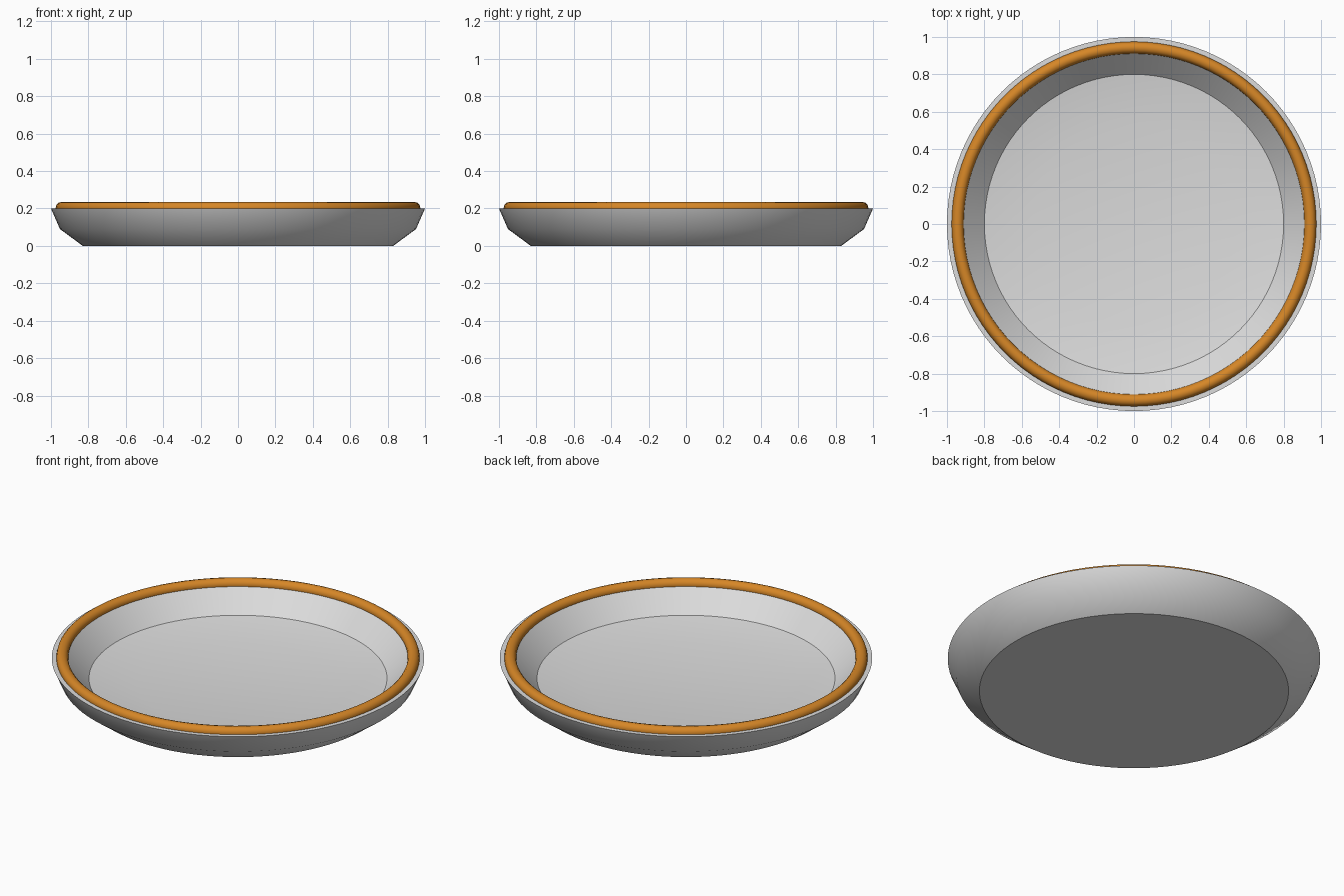
import bpy
import bmesh
import math

if "Cube" in bpy.data.objects:
    bpy.data.objects.remove(bpy.data.objects["Cube"], do_unlink=True)

SEGMENTS = 96


def make_material(name, rgb):
    mat = bpy.data.materials.new(name)
    mat.use_nodes = True
    color = (*rgb, 1.0)
    mat.diffuse_color = color
    mat.node_tree.nodes["Principled BSDF"].inputs["Base Color"].default_value = color
    return mat


def finish(obj, mat, angle):
    obj.data.materials.append(mat)
    bpy.ops.object.select_all(action="DESELECT")
    obj.select_set(True)
    bpy.context.view_layer.objects.active = obj
    bpy.ops.object.shade_smooth_by_angle(angle=math.radians(angle))


def lathe(name, profile, mat, angle):
    """Spin an open radius/height profile, with both ends on the axis."""
    bm = bmesh.new()
    verts = [bm.verts.new((r, 0, z)) for r, z in profile]
    edges = [bm.edges.new(pair) for pair in zip(verts, verts[1:])]
    bmesh.ops.spin(bm, geom=verts + edges, cent=(0, 0, 0), axis=(0, 0, 1),
                   angle=math.tau, steps=SEGMENTS)
    bmesh.ops.remove_doubles(bm, verts=bm.verts, dist=0.0001)
    bmesh.ops.recalc_face_normals(bm, faces=bm.faces)
    mesh = bpy.data.meshes.new(name)
    bm.to_mesh(mesh)
    bm.free()
    obj = bpy.data.objects.new(name, mesh)
    bpy.context.collection.objects.link(obj)
    finish(obj, mat, angle)
    return obj


ceramic = make_material("pale_grey_ceramic", (0.72, 0.72, 0.72))
glaze = make_material("orange_rim", (0.67, 0.24, 0.02))

# Dish: flat foot, flared outside, flat lip, sloping inside and sunken floor
lathe("dish", [(0, 0), (0.83, 0), (0.952, 0.09), (1.0, 0.2),
               (0.915, 0.2), (0.8, 0.08), (0.54, 0.04), (0, 0.04)], ceramic, 35)

# Rounded coloured band on the lip
bpy.ops.mesh.primitive_torus_add(major_radius=0.943, minor_radius=0.032,
                                 major_segments=SEGMENTS, minor_segments=12,
                                 location=(0, 0, 0.203))
rim = bpy.context.object
rim.name = "rim_band"
finish(rim, glaze, 40)
